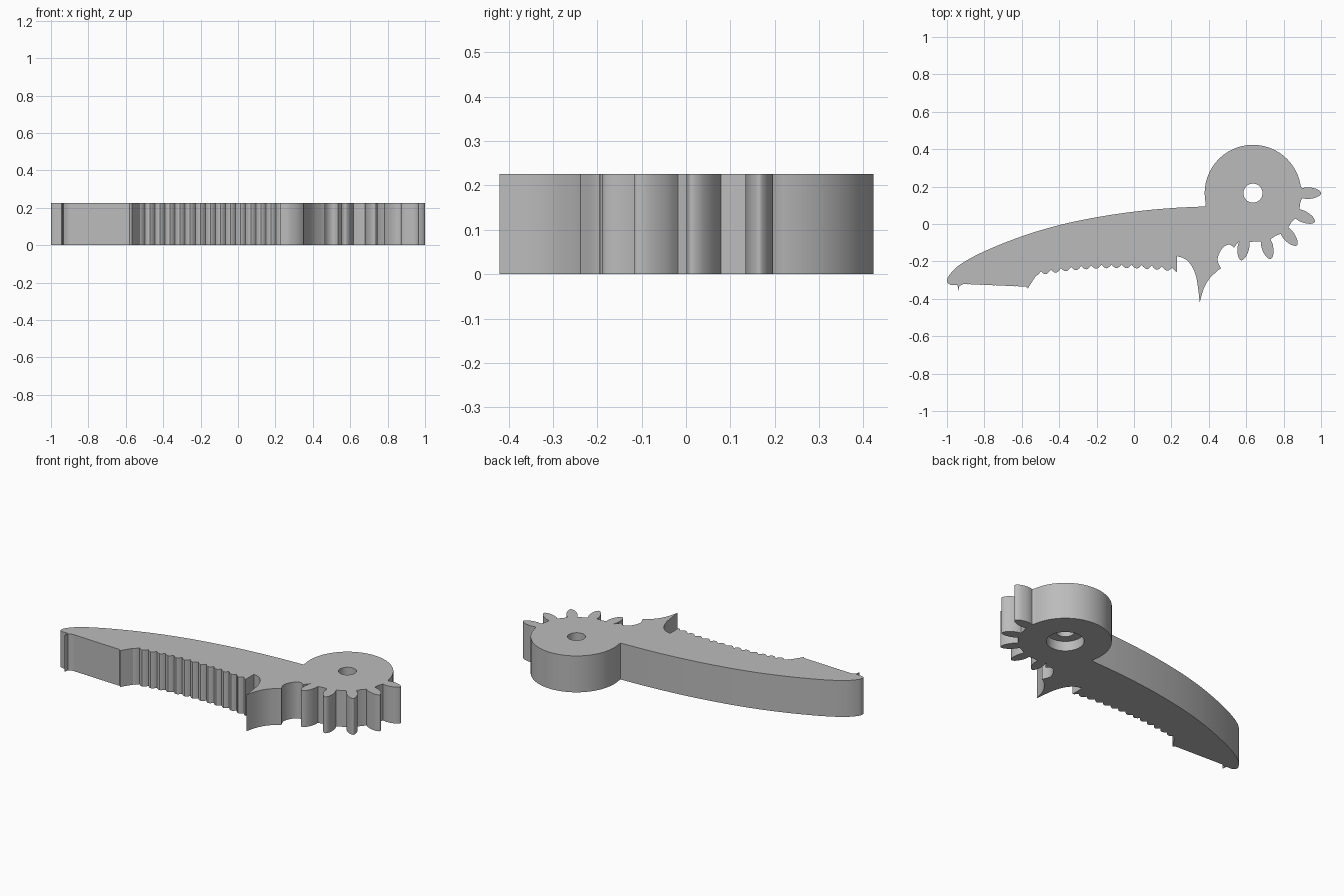
import bpy, bmesh, math
from mathutils import Vector

cube = bpy.data.objects.get("Cube")
if cube:
    bpy.data.objects.remove(cube, do_unlink=True)

HEIGHT = 0.226
HUB = Vector((0.636, 0.165))
HUB_R = 0.258

grey = bpy.data.materials.new("plain grey")
grey.use_nodes = True
grey.diffuse_color = (0.5, 0.5, 0.5, 1)
grey.node_tree.nodes["Principled BSDF"].inputs["Base Color"].default_value = (0.5, 0.5, 0.5, 1)


def smooth_path(points, steps=6):
    """Catmull-Rom curve through the points."""
    p = [Vector(q) for q in points]
    p = [2 * p[0] - p[1]] + p + [2 * p[-1] - p[-2]]
    out = []
    for a, b, c, d in zip(p, p[1:], p[2:], p[3:]):
        for i in range(steps):
            t = i / steps
            out.append(0.5 * (2 * b + (c - a) * t + (2 * a - 5 * b + 4 * c - d) * t * t
                              + (3 * b - a - 3 * c + d) * t ** 3))
    return out + [p[-2]]


def polar(radius, degrees):
    a = math.radians(degrees)
    return HUB + radius * Vector((math.cos(a), math.sin(a)))


def gear_tooth(degrees):
    """One rounded tooth pointing away from the hub, clockwise."""
    a = math.radians(degrees)
    out = Vector((math.cos(a), math.sin(a)))
    side = Vector((-out.y, out.x))
    half = [(0.262, 0.027), (0.29, 0.031), (0.32, 0.028), (0.345, 0.020), (0.359, 0.010)]
    full = half + [(0.365, 0)] + [(r, -w) for r, w in reversed(half)]
    return smooth_path([HUB + out * r + side * w for r, w in full], 3)


outline = []

# Spine from the tip to the hub
outline += smooth_path([(-0.98, -0.325), (-0.998, -0.312), (-0.99, -0.277), (-0.93, -0.217),
                        (-0.8, -0.146), (-0.6, -0.066), (-0.4, -0.006), (-0.2, 0.036),
                        (0, 0.066), (0.2, 0.085), (0.383, 0.094)])

# Round hub
outline += [polar(HUB_R, 192 - i * 3) for i in range(62)]

# Gear teeth with valleys between
for i in range(5):
    outline += gear_tooth(-i * 25)
    if i < 4:
        outline.append(polar(HUB_R, -i * 25 - 12.5))

# Hollow behind the last tooth, then the pointed spur
outline += smooth_path([(0.535, -0.126), (0.51, -0.11), (0.48, -0.122), (0.457, -0.155),
                        (0.447, -0.195), (0.465, -0.238)], 4)
outline += smooth_path([(0.45, -0.247), (0.405, -0.29), (0.373, -0.345), (0.351, -0.42)], 4)
outline += smooth_path([(0.345, -0.36), (0.333, -0.285), (0.31, -0.227),
                        (0.275, -0.188), (0.23, -0.172)], 4)

# Row of small scallops along the arched inner edge
TEETH, PER = 14, 6
for i in range(TEETH * PER + 1):
    x = 0.23 - 0.755 * i / (TEETH * PER)
    arch = -0.216 - 0.21 * (x + 0.08) ** 2
    ripple = 0.02 * abs(math.cos(math.pi * i / PER))
    outline.append(Vector((x, arch - ripple)))

# Lower edge of the beak with a faint ripple, and the tiny barb
outline.append(Vector((-0.568, -0.345)))
for i in range(1, 31):
    t = i / 31
    y = -0.336 + 0.015 * t + 0.0015 * (i % 2)
    outline.append(Vector((-0.568 - 0.355 * t, y)))
outline += [Vector(p) for p in [(-0.934, -0.332), (-0.94, -0.358), (-0.943, -0.326)]]

# Extrude the outline into the body
bm = bmesh.new()
face = bm.faces.new([bm.verts.new((p.x, p.y, 0)) for p in outline])
top = bmesh.ops.extrude_face_region(bm, geom=[face])["geom"]
bmesh.ops.translate(bm, vec=(0, 0, HEIGHT),
                    verts=[g for g in top if isinstance(g, bmesh.types.BMVert)])
bmesh.ops.recalc_face_normals(bm, faces=bm.faces)
mesh = bpy.data.meshes.new("geared_lever")
bm.to_mesh(mesh)
bm.free()
mesh.materials.append(grey)
body = bpy.data.objects.new("geared_lever", mesh)
bpy.context.collection.objects.link(body)
bpy.context.view_layer.objects.active = body


def bore(name, radius, low, high):
    """Cut a round vertical hole at the hub."""
    bpy.ops.mesh.primitive_cylinder_add(vertices=48, radius=radius, depth=high - low,
                                        location=(HUB.x, HUB.y, (low + high) / 2))
    cutter = bpy.context.object
    cutter.name = name
    cutter.hide_render = True
    cutter.data.materials.append(grey)
    bpy.context.view_layer.objects.active = body
    mod = body.modifiers.new(name, 'BOOLEAN')
    mod.operation = 'DIFFERENCE'
    mod.solver = 'EXACT'
    mod.object = cutter
    bpy.ops.object.modifier_apply(modifier=name)
    bpy.data.objects.remove(cutter, do_unlink=True)


# Pivot hole with a wider recess underneath
bore("pivot_hole", 0.051, -0.1, HEIGHT + 0.1)
bore("pivot_recess", 0.105, -0.1, 0.06)

bpy.ops.object.select_all(action='DESELECT')
body.select_set(True)
bpy.context.view_layer.objects.active = body
bpy.ops.object.shade_smooth_by_angle(angle=math.radians(30))
